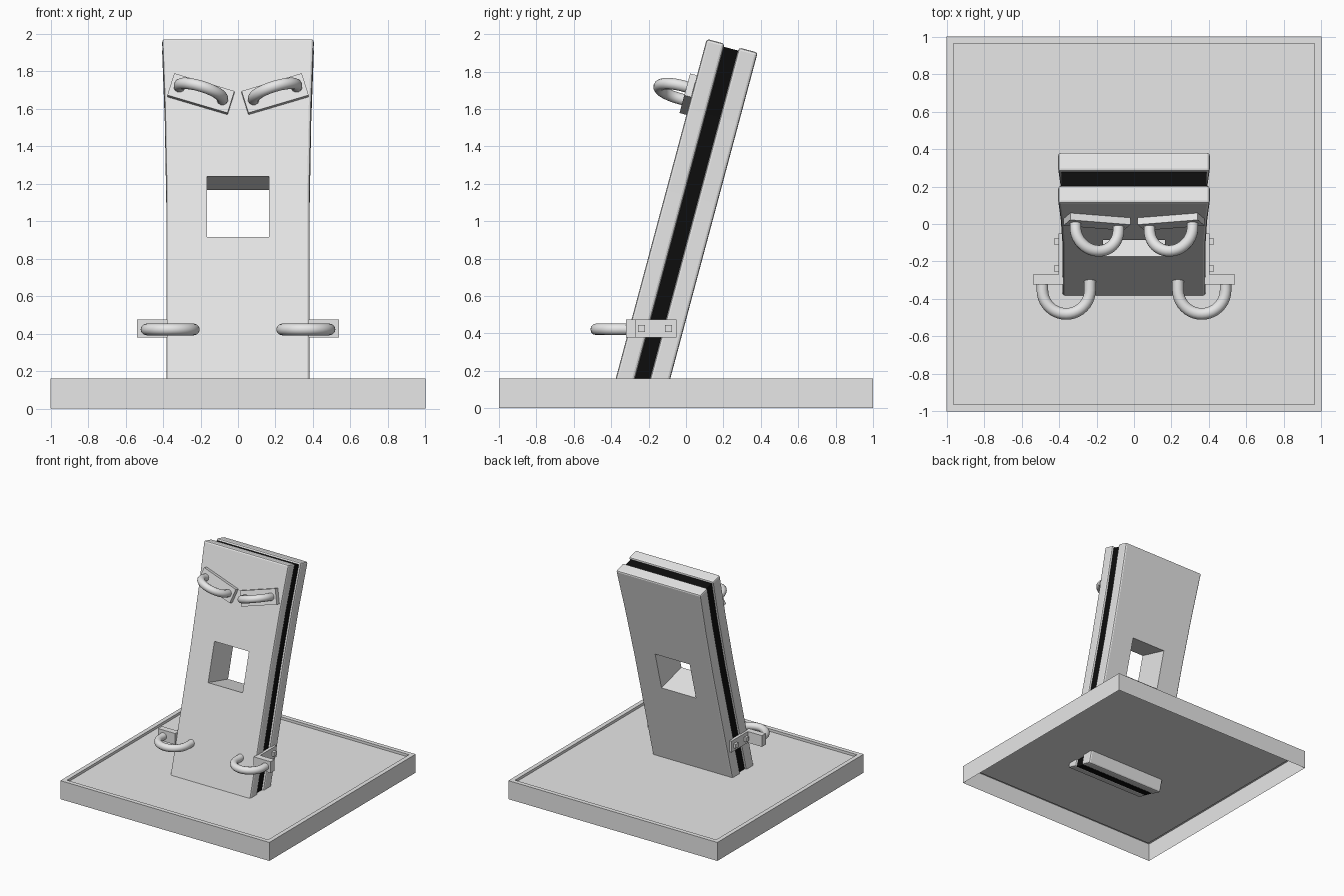
import bpy, bmesh, math
from mathutils import Matrix, Vector

if "Cube" in bpy.data.objects:
    bpy.data.objects.remove(bpy.data.objects["Cube"])


def material(name, value):
    m = bpy.data.materials.new(name)
    m.diffuse_color = (value, value, value, 1)
    m.use_nodes = True
    m.node_tree.nodes["Principled BSDF"].inputs["Base Color"].default_value = m.diffuse_color
    return m


GREY = material("light_grey", 0.8)
BLACK = material("black", 0.004)
# The panel is built upright, then leaned back by this frame
TILT = Matrix.Rotation(math.radians(-15), 4, 'X')


def add_mesh(name, bm, mat, matrix=None):
    bmesh.ops.recalc_face_normals(bm, faces=bm.faces)
    me = bpy.data.meshes.new(name)
    bm.to_mesh(me)
    bm.free()
    me.materials.append(mat)
    ob = bpy.data.objects.new(name, me)
    bpy.context.collection.objects.link(ob)
    if matrix is not None:
        ob.matrix_world = matrix
    return ob


def box(name, lo, hi, matrix=None):
    bm = bmesh.new()
    lo, hi = Vector(lo), Vector(hi)
    size = hi - lo
    bmesh.ops.create_cube(bm, size=1, matrix=Matrix.Translation((lo + hi) / 2)
                          @ Matrix.Diagonal((abs(size.x), abs(size.y), abs(size.z), 1)))
    return add_mesh(name, bm, GREY, matrix)


def apply_modifiers(ob):
    bpy.context.view_layer.update()
    dg = bpy.context.evaluated_depsgraph_get()
    me = bpy.data.meshes.new_from_object(ob.evaluated_get(dg))
    ob.modifiers.clear()
    ob.data = me


# Base: open-bottomed tray with a rim and a shallow recess
bm = bmesh.new()
bmesh.ops.create_cube(bm, size=1, matrix=Matrix.Translation((0, 0, 0.08)) @ Matrix.Diagonal((2, 2, 0.16, 1)))
bottom = [f for f in bm.faces if f.normal.z < -0.5]
top = [f for f in bm.faces if f.normal.z > 0.5]
bmesh.ops.inset_region(bm, faces=top, thickness=0.053)
floor = max(bm.faces, key=lambda f: (f.normal.z > 0.5) * (2 if all(abs(v.co.x) < 0.99 for v in f.verts) else 1))
wall = bmesh.ops.extrude_face_region(bm, geom=[floor])
for v in [g for g in wall["geom"] if isinstance(g, bmesh.types.BMVert)]:
    v.co.z -= 0.022
if floor.is_valid:
    bmesh.ops.delete(bm, geom=[floor], context='FACES_ONLY')
bmesh.ops.delete(bm, geom=bottom, context='FACES_ONLY')
add_mesh("base_tray", bm, GREY)

# Cutter for the square window
cutter = box("window_cutter", (-0.165, -0.7, 0.839), (0.165, 0.2, 1.175), TILT)
cutter.hide_render = True


def slab(name, front, back, mat, shrink=0.0, bevel=0.0):
    """Upright slab that flares slightly to the top, with the window cut out."""
    side = [(0.383, 0.0), (0.383, 1.1), (0.391, 1.55), (0.405, 1.936)]
    side = [(x - shrink, z - shrink * (i == 3)) for i, (x, z) in enumerate(side)]
    outline = side + [(-x, z) for x, z in reversed(side)]
    bm = bmesh.new()
    face = bm.faces.new([bm.verts.new((x, front, z)) for x, z in outline])
    ext = bmesh.ops.extrude_face_region(bm, geom=[face])
    for g in ext["geom"]:
        if isinstance(g, bmesh.types.BMVert):
            g.co.y = back
    ob = add_mesh(name, bm, mat, TILT)
    if bevel:
        b = ob.modifiers.new("bevel", 'BEVEL')
        b.width = bevel
        b.segments = 2
        b.limit_method = 'ANGLE'
        b.angle_limit = math.radians(40)
    c = ob.modifiers.new("window", 'BOOLEAN')
    c.operation = 'DIFFERENCE'
    c.solver = 'EXACT'
    c.object = cutter
    apply_modifiers(ob)
    return ob


# Panel: two grey boards around a black core
slab("front_board", -0.404, -0.305, GREY, bevel=0.014)
slab("back_board", -0.226, -0.122, GREY, bevel=0.014)
core = slab("black_core", -0.307, -0.224, BLACK, shrink=0.017)
# Window lining through the core is grey
core.data.materials.append(GREY)
for p in core.data.polygons:
    if abs(p.center.x) < 0.2 and 0.8 < p.center.z < 1.2 and abs(p.normal.y) < 0.5:
        p.material_index = 1
bpy.data.objects.remove(cutter)


def handle(name, radius, tube, leg, matrix):
    """Half-ring grip in the local xy plane, bulging to -y."""
    pts = [(-radius, leg)]
    for i in range(21):
        a = math.pi + math.pi * i / 20
        pts.append((radius * math.cos(a), radius * math.sin(a)))
    pts.append((radius, leg))
    cu = bpy.data.curves.new(name, 'CURVE')
    cu.dimensions = '3D'
    cu.bevel_depth = tube
    cu.bevel_resolution = 4
    cu.use_fill_caps = True
    sp = cu.splines.new('POLY')
    sp.points.add(len(pts) - 1)
    for p, (x, y) in zip(sp.points, pts):
        p.co = (x, y, 0, 1)
    ob = bpy.data.objects.new(name, cu)
    bpy.context.collection.objects.link(ob)
    ob.matrix_world = matrix
    cu.materials.append(GREY)
    bpy.ops.object.select_all(action='DESELECT')
    ob.select_set(True)
    bpy.context.view_layer.objects.active = ob
    bpy.ops.object.convert(target='MESH')
    bpy.ops.object.shade_smooth_by_angle(angle=math.radians(40))


for s, side in ((-1, "left"), (1, "right")):
    # Upper handle on a slanted plate
    m = TILT @ Matrix.Translation((s * 0.198, -0.404, 1.625)) @ Matrix.Rotation(math.radians(-17 * s), 4, 'Y')
    box(side + "_upper_plate", (-0.168, -0.038, -0.063), (0.168, 0.01, 0.063), m)
    handle(side + "_upper_handle", 0.12, 0.031, 0.03, m @ Matrix.Translation((0, -0.06, 0)))

    # Lower handle on an angle bracket bolted to the panel side
    box(side + "_lower_front_plate", (s * 0.376, -0.322, 0.378), (s * 0.538, -0.27, 0.475))
    box(side + "_lower_side_plate", (s * 0.376, -0.27, 0.378), (s * 0.402, -0.05, 0.475))
    for y in (-0.237, -0.093):
        box(side + "_bolt", (s * 0.40, y - 0.019, 0.408), (s * 0.424, y + 0.019, 0.444))
    handle(side + "_lower_handle", 0.127, 0.031, 0.07, Matrix.Translation((s * 0.362, -0.353, 0.422)))
